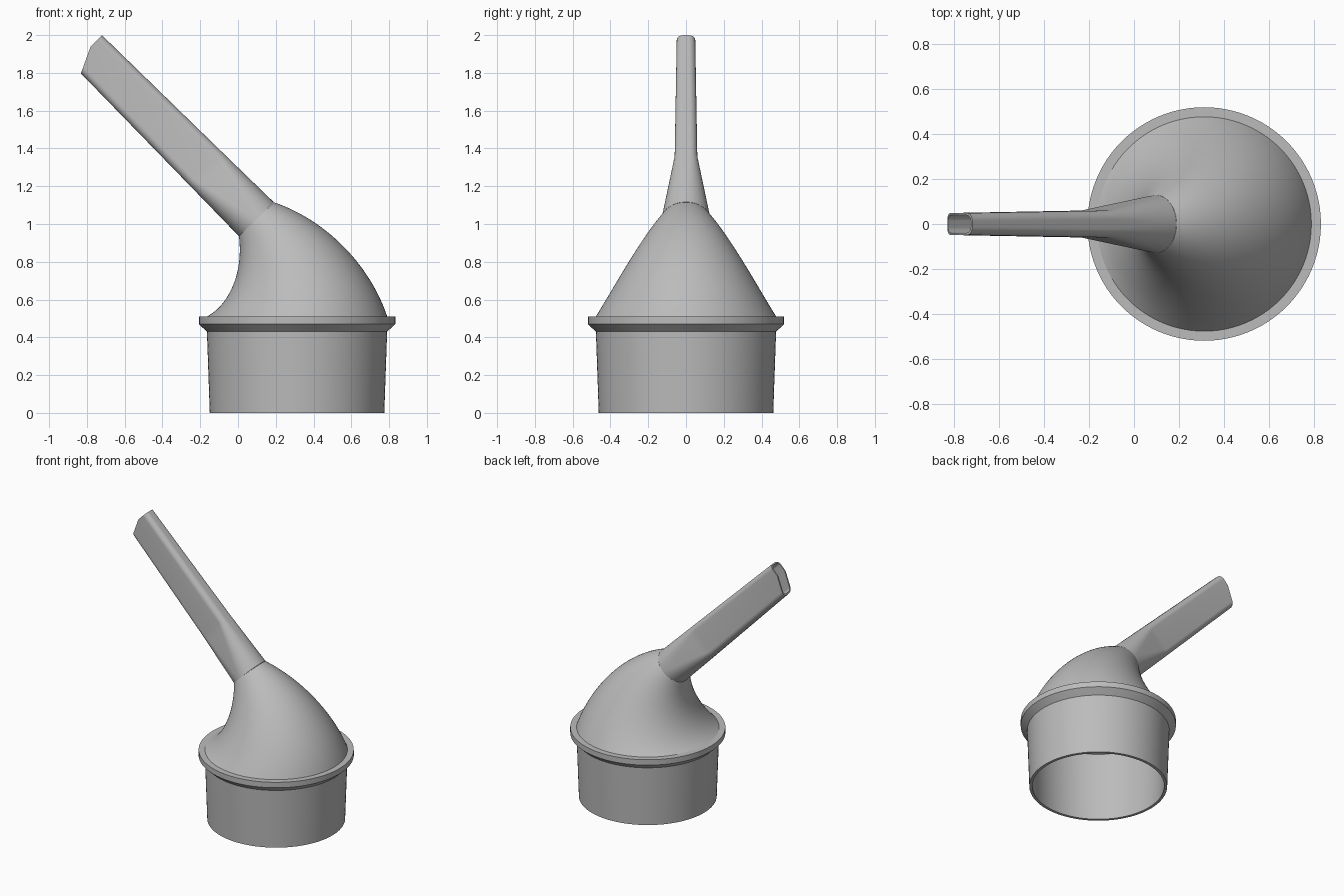
import bpy, bmesh, math
from mathutils import Vector

if "Cube" in bpy.data.objects:
    bpy.data.objects.remove(bpy.data.objects["Cube"], do_unlink=True)

grey = bpy.data.materials.new("plain_grey")
grey.use_nodes = True
grey.diffuse_color = (0.5, 0.5, 0.5, 1)
grey.node_tree.nodes["Principled BSDF"].inputs["Base Color"].default_value = (0.5, 0.5, 0.5, 1)

SIDES = 96
Y = Vector((0, 1, 0))


def loft(name, rings):
    """Skin a closed loop of rings: outside going up, inside coming down."""
    bm = bmesh.new()
    loops = [[bm.verts.new(p) for p in ring] for ring in rings]
    for a, b in zip(loops, loops[1:] + loops[:1]):
        for i in range(len(a)):
            j = (i + 1) % len(a)
            bm.faces.new((a[i], a[j], b[j], b[i]))
    bmesh.ops.remove_doubles(bm, verts=bm.verts, dist=1e-5)
    bmesh.ops.recalc_face_normals(bm, faces=bm.faces)
    mesh = bpy.data.meshes.new(name)
    bm.to_mesh(mesh)
    bm.free()
    mesh.materials.append(grey)
    obj = bpy.data.objects.new(name, mesh)
    bpy.context.collection.objects.link(obj)
    bpy.ops.object.select_all(action="DESELECT")
    obj.select_set(True)
    bpy.context.view_layer.objects.active = obj
    bpy.ops.object.shade_smooth_by_angle(angle=math.radians(25))
    return obj


def circle(centre, across, radius):
    angles = [math.tau * i / SIDES for i in range(SIDES)]
    return [centre + radius * (across * math.cos(a) + Y * math.sin(a)) for a in angles]


def bezier(p, t):
    s = 1 - t
    x, z = (s**3 * a + 3 * s * s * t * b + 3 * s * t * t * c + t**3 * d for a, b, c, d in zip(*p))
    return Vector((x, 0, z))


# Round collar with its flange, open underneath
profile = [(0.462, 0), (0.477, 0.43), (0.52, 0.47), (0.52, 0.51), (0.457, 0.51), (0.442, 0)]
loft("collar", [circle(Vector((0.3125, 0, z)), Vector((1, 0, 0)), r) for r, z in profile])

# Hood: round sections strung between the inner and outer curve
inner_curve = [(-0.165, 0.51), (-0.05, 0.57), (0.03, 0.74), (0.005, 0.935)]
outer_curve = [(0.79, 0.51), (0.70, 0.78), (0.47, 1.02), (0.19, 1.115)]


def hood_ring(t, wall):
    low, high = bezier(inner_curve, t), bezier(outer_curve, t)
    half = (high - low) / 2
    return circle((low + high) / 2, half.normalized(), half.length - wall)


steps = [i / 28 for i in range(29)]
loft("hood", [hood_ring(t, 0) for t in steps] + [hood_ring(t, 0.02) for t in reversed(steps)])

# Spout: round root blending into a flattened tube with a bevelled tip
root = Vector((0.0975, 0, 1.025))
axis = Vector((-1, 0, 1)).normalized()
up = Vector((1, 0, 1)).normalized()
CORNER = 12


def spout_ring(dist, high, wide, radius, wall, tip=False):
    high, wide, radius = high - wall, wide - wall, radius - wall
    section = []
    for q, (su, sv) in enumerate([(1, 1), (-1, 1), (-1, -1), (1, -1)]):
        for i in range(CORNER + 1):
            a = math.pi / 2 * (q + i / CORNER)
            section.append((su * (high - radius) + radius * math.cos(a),
                            sv * (wide - radius) + radius * math.sin(a)))
        if q in (0, 2):
            # point on the flat side where the tip bevel begins
            section.append((min(0.025, high - radius), sv * wide))
    ring = []
    for u, v in section:
        cut = 0.47 * max(0, 0.025 - u) if tip else 0
        ring.append(root + axis * (dist - cut) + up * u + Y * v)
    return ring


def spout_rings(wall):
    rings = []
    for i in range(9):
        t = i / 8
        rings.append(spout_ring(0.385 * t, 0.129 - 0.006 * t, 0.129 - 0.069 * t,
                                0.129 - 0.089 * t, wall))
    rings.append(spout_ring(1.267, 0.111, 0.049, 0.035, wall, tip=True))
    return rings


loft("spout", spout_rings(0) + spout_rings(0.01)[::-1])
